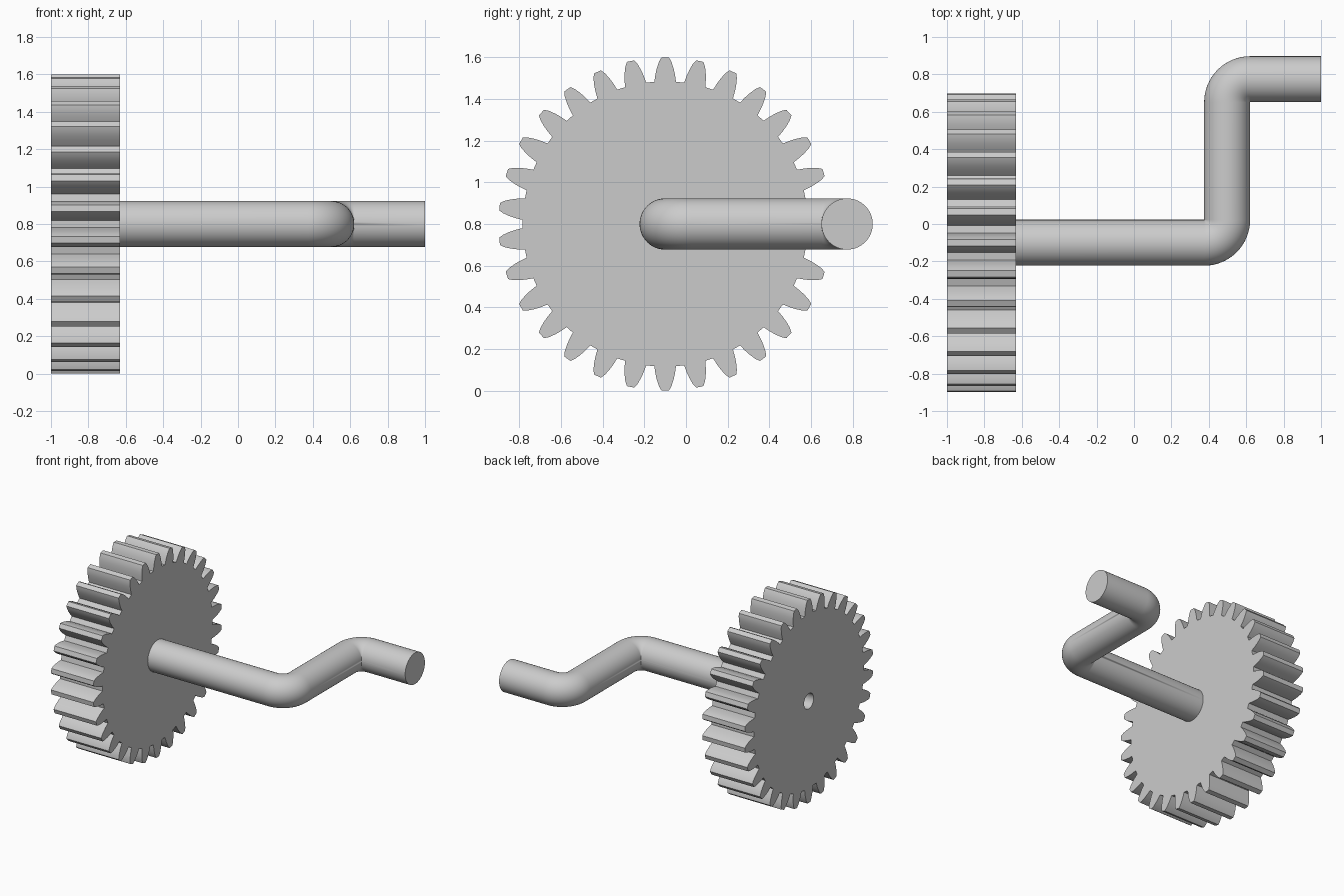
import bpy, bmesh
from math import sin, cos, pi, radians, asin
from mathutils import Vector

cube = bpy.data.objects.get("Cube")
if cube:
    bpy.data.objects.remove(cube, do_unlink=True)

steel = bpy.data.materials.new("grey metal")
steel.use_nodes = True
GREY = (0.6, 0.6, 0.6, 1)
steel.diffuse_color = GREY
steel.node_tree.nodes["Principled BSDF"].inputs["Base Color"].default_value = GREY

AXIS_Y, AXIS_Z = -0.1, 0.8      # gear and shaft axis
BACK, FACE = -1.0, -0.63        # gear thickness along x
TEETH = 30
ROD = 0.123                     # shaft radius


def finish(bm, name, angle):
    bmesh.ops.recalc_face_normals(bm, faces=bm.faces)
    mesh = bpy.data.meshes.new(name)
    bm.to_mesh(mesh)
    bm.free()
    mesh.materials.append(steel)
    obj = bpy.data.objects.new(name, mesh)
    bpy.context.collection.objects.link(obj)
    bpy.ops.object.select_all(action='DESELECT')
    obj.select_set(True)
    bpy.context.view_layer.objects.active = obj
    bpy.ops.object.shade_smooth_by_angle(angle=radians(angle))
    return obj


def bridge(bm, a, b):
    n = len(a)
    for i in range(n):
        j = (i + 1) % n
        bm.faces.new((a[i], a[j], b[j], b[i]))


# Gear: curved tooth flank as (radius, half width), mirrored for each tooth
flank = [(0.685, 0.052), (0.72, 0.047), (0.75, 0.040), (0.78, 0.030), (0.80, 0.018)]
half = [(r, asin(w / r)) for r, w in flank]
tooth = [(r, -a) for r, a in half] + [(r, a) for r, a in reversed(half)]
outline = [(r, a + pi / 2 + k * 2 * pi / TEETH) for k in range(TEETH) for r, a in tooth]
bore = [(0.06, a) for _, a in outline]

bm = bmesh.new()


def gear_ring(points, x):
    return [bm.verts.new((x, AXIS_Y + r * cos(a), AXIS_Z + r * sin(a))) for r, a in points]


rings = [gear_ring(outline, BACK), gear_ring(outline, FACE),
         gear_ring(bore, FACE), gear_ring(bore, BACK)]
for i in range(4):
    bridge(bm, rings[i], rings[(i + 1) % 4])
finish(bm, "gear_wheel", 25)

# Crank shaft: round rod swept along a path with two tight bends
END_Y = 0.774
x1, y1 = 0.375, AXIS_Y + ROD            # inside corner of first bend
x2, y2 = x1 + 2 * ROD, END_Y - ROD      # inside corner of second bend
STEPS, SIDES = 16, 64
path = [(FACE, AXIS_Y, 0)]
for i in range(STEPS + 1):
    t = pi / 2 * i / STEPS
    path.append((x1 + ROD * sin(t), y1 - ROD * cos(t), t))
for i in range(STEPS + 1):
    t = pi / 2 * (1 - i / STEPS)
    path.append((x2 - ROD * sin(t), y2 + ROD * cos(t), t))
path.append((1.0, END_Y, 0))

bm = bmesh.new()
rings = []
for x, y, t in path:
    side = Vector((-sin(t), cos(t), 0))
    ring = []
    for k in range(SIDES):
        a = 2 * pi * k / SIDES
        ring.append(bm.verts.new(Vector((x, y, AXIS_Z)) + side * ROD * cos(a)
                                 + Vector((0, 0, ROD * sin(a)))))
    rings.append(ring)
for a, b in zip(rings, rings[1:]):
    bridge(bm, a, b)
bm.faces.new(rings[0])
bm.faces.new(rings[-1])
bmesh.ops.remove_doubles(bm, verts=bm.verts, dist=0.00005)
finish(bm, "crank_shaft", 30)
